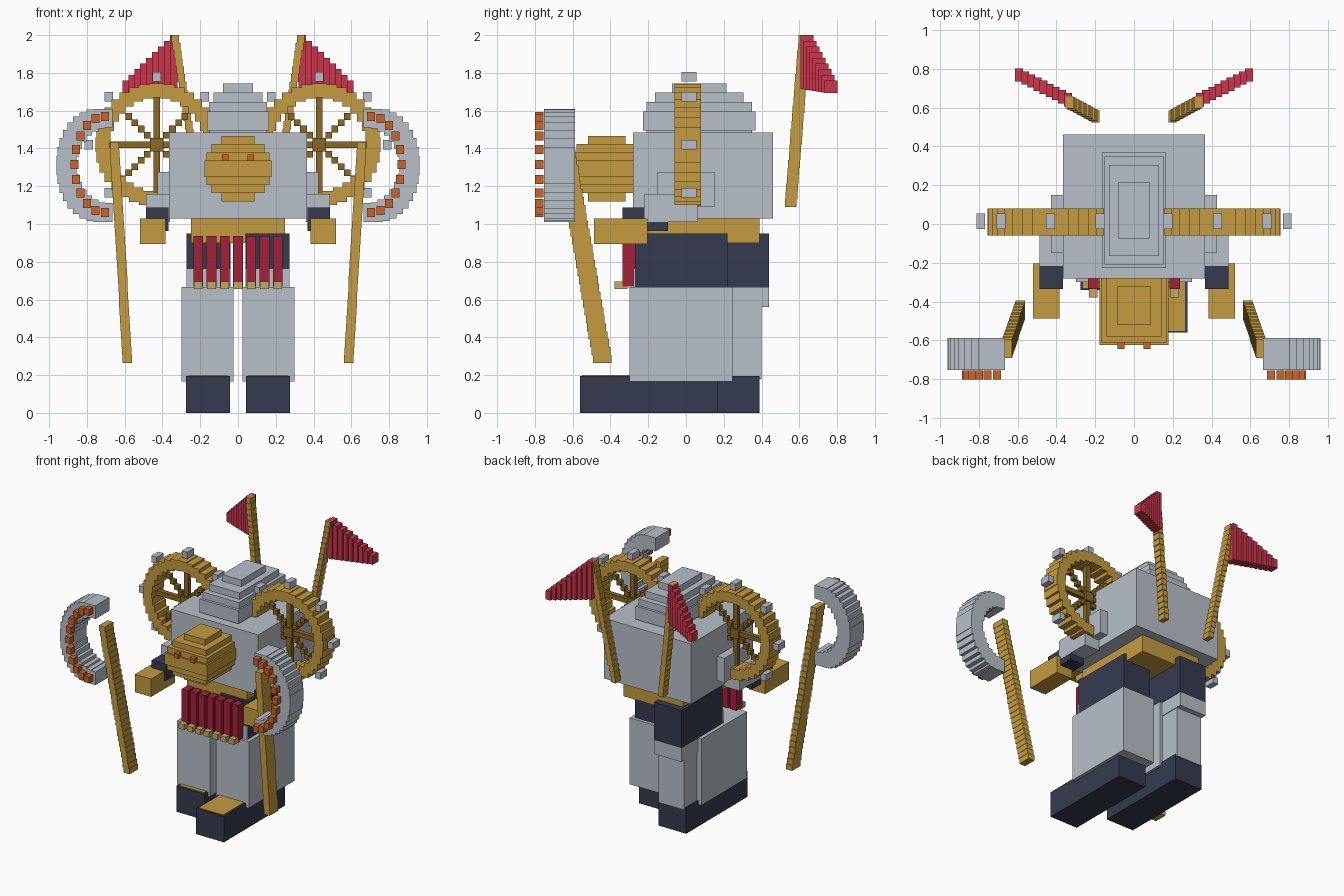
import bpy, bmesh, math
from mathutils import Vector, Matrix

cube = bpy.data.objects.get("Cube")
if cube:
    bpy.data.objects.remove(cube, do_unlink=True)


def material(name, r, g, b):
    m = bpy.data.materials.new(name)
    m.use_nodes = True
    m.diffuse_color = (r, g, b, 1)
    m.node_tree.nodes["Principled BSDF"].inputs["Base Color"].default_value = (r, g, b, 1)
    return m


GREY = material("steel grey", .48, .53, .59)
GOLD = material("gold", .56, .33, .05)
BRONZE = material("dark bronze", .26, .14, .015)
NAVY = material("navy", .036, .044, .08)
RED = material("flag red", .61, .035, .07)
CRIMSON = material("crimson cloth", .38, .015, .04)
ORANGE = material("ember orange", .6, .13, .02)
KHAKI = material("pale brass", .56, .41, .12)


def blocks(name, mat, items):
    """One object made of axis-aligned blocks, each a (centre, size) pair."""
    bm = bmesh.new()
    for centre, size in items:
        bmesh.ops.create_cube(bm, size=1, matrix=Matrix.Translation(centre) @ Matrix.Diagonal((*size, 1)))
    mesh = bpy.data.meshes.new(name)
    bm.to_mesh(mesh)
    bm.free()
    mesh.materials.append(mat)
    ob = bpy.data.objects.new(name, mesh)
    bpy.context.collection.objects.link(ob)
    return ob


def span(x, y, z):
    """Block from its low and high limits on each axis."""
    return ([(a + b) / 2 for a, b in (x, y, z)], [abs(b - a) for a, b in (x, y, z)])


def dome(centre, radii, n=8):
    """Ellipsoid built as a stack of flat slabs."""
    out = []
    for i in range(n):
        t = (2 * i + 1) / n - 1
        k = 2 * math.sqrt(1 - t * t)
        out.append((Vector(centre) + Vector((0, 0, t * radii[2])),
                    (radii[0] * k, radii[1] * k, 2 * radii[2] / n)))
    return out


def pole(start, end, n, width, depth):
    """Leaning pole as a stack of offset slabs; start and end are its tips."""
    a, b = Vector(start), Vector(end)
    return [(a.lerp(b, (i + .5) / n), (width, depth, (b.z - a.z) / n)) for i in range(n)]


def arc(centre, rx, rz, size, n, first=0, sweep=2 * math.pi, closed=True):
    """Blocks along an elliptical arc in the XZ plane."""
    steps = n if closed else n - 1
    angles = [first + sweep * i / steps for i in range(n)]
    return [(Vector(centre) + Vector((rx * math.cos(a), 0, rz * math.sin(a))), size) for a in angles]


# Torso, waist and stepped hump
blocks("torso", GREY, [span((-.365, .365), (-.28, .46), (1.03, 1.485))])
blocks("waist", GOLD, [span((-.25, .25), (-.25, .39), (.9, 1.03))])
blocks("hump", GREY, dome((0, .07, 1.545), (.165, .3, .2)))

# Head with eyes
blocks("head", GOLD, dome((0, -.42, 1.293), (.18, .205, .173)))
blocks("eyes", ORANGE, [((s * .067, -.625, 1.35), (.035, .04, .035)) for s in (-1, 1)])

# Hanging cloth strips and tips
strips = [.07 * i for i in range(-3, 4)]
blocks("skirt_strips", CRIMSON, [span((x - .026, x + .026), (-.335, -.265), (.67, .937)) for x in strips])
blocks("skirt_tips", KHAKI, [span((x - .023, x + .023), (-.378, -.31), (.655, .695)) for x in strips])

for side, s in (("left", 1), ("right", -1)):
    def box(name, mat, x, y, z):
        return blocks(f"{side}_{name}", mat, [span((s * x[0], s * x[1]), y, z)])

    # Leg: the left foot strides forward, the right one trails
    step = 0 if s > 0 else .22
    box("thigh", NAVY, (.04, .272), (-.27 + step, .22 + step), (.665, .95))
    box("knee_plate", GREY, (.04, .272), (-.278 + step, -.27 + step), (.665, .765))
    box("shin", GREY, (.025, .3), (-.3, .245), (.165, .667))
    box("foot", NAVY, (.042, .275), (-.56 + step, .17 + step), (0, .195))
    box("foot_top", GOLD, (.055, .262), (-.55 + step, -.28), (.195, .2))
    if step:
        box("calf", GREY, (.05, .265), (0, .4), (.18, .6))
        box("knee", GREY, (.045, .27), (0, .44), (.56, .665))

    # Arm
    box("shoulder", GREY, (.35, .427), (-.15, .15), (1.09, 1.275))
    box("upper_arm", GREY, (.36, .488), (-.22, .06), (1.01, 1.16))
    box("forearm", NAVY, (.367, .487), (-.335, -.095), (.963, 1.087))
    box("fist", GOLD, (.385, .52), (-.487, -.203), (.895, 1.03))

    # Wheel with spokes and outer studs
    hub = Vector((s * .43, .01, 1.42))
    blocks(f"{side}_wheel_rim", GOLD, arc(hub, .287, .287, (.075, .14, .075), 32))
    spokes = [(hub, (.5, .035, .036)), (hub, (.036, .035, .5)), (hub, (.07, .06, .07))]
    for r in (.05, .083, .116, .149, .182):
        spokes += arc(hub, r * 1.414, r * 1.414, (.035, .035, .035), 4, math.pi / 4)
    blocks(f"{side}_wheel_spokes", BRONZE, spokes)
    blocks(f"{side}_wheel_studs", GREY, arc(hub + Vector((0, .005, 0)), .36, .36, (.045, .08, .05), 8))

    # Crescent weapon with glowing edge, open towards the middle
    start = -math.pi / 2 if s > 0 else math.pi / 2
    blocks(f"{side}_crescent", GREY,
           arc((s * .715, -.67, 1.31), .195, .25, (.1, .165, .1), 17, start, math.pi, False))
    blocks(f"{side}_crescent_edge", ORANGE,
           arc((s * .705, -.777, 1.315), .16, .255, (.042, .046, .048), 11, start, math.pi, False))

    # Staff
    blocks(f"{side}_staff", GOLD, pole((s * .585, -.44, .265), (s * .655, -.645, 1.435), 28, .05, .1))

    # Banner on the back
    blocks(f"{side}_banner_pole", GOLD, pole((s * .195, .553, 1.09), (s * .335, .628, 2), 22, .04, .062))
    flag = []
    for i in range(9):
        f = i / 8
        x, y = s * (.34 + .252 * f), .64 + .128 * f
        flag.append(span((x - .02, x + .02), (y - .034, y + .034), (1.715 - .022 * f, 2 - .24 * f)))
    blocks(f"{side}_banner_cloth", RED, flag)
